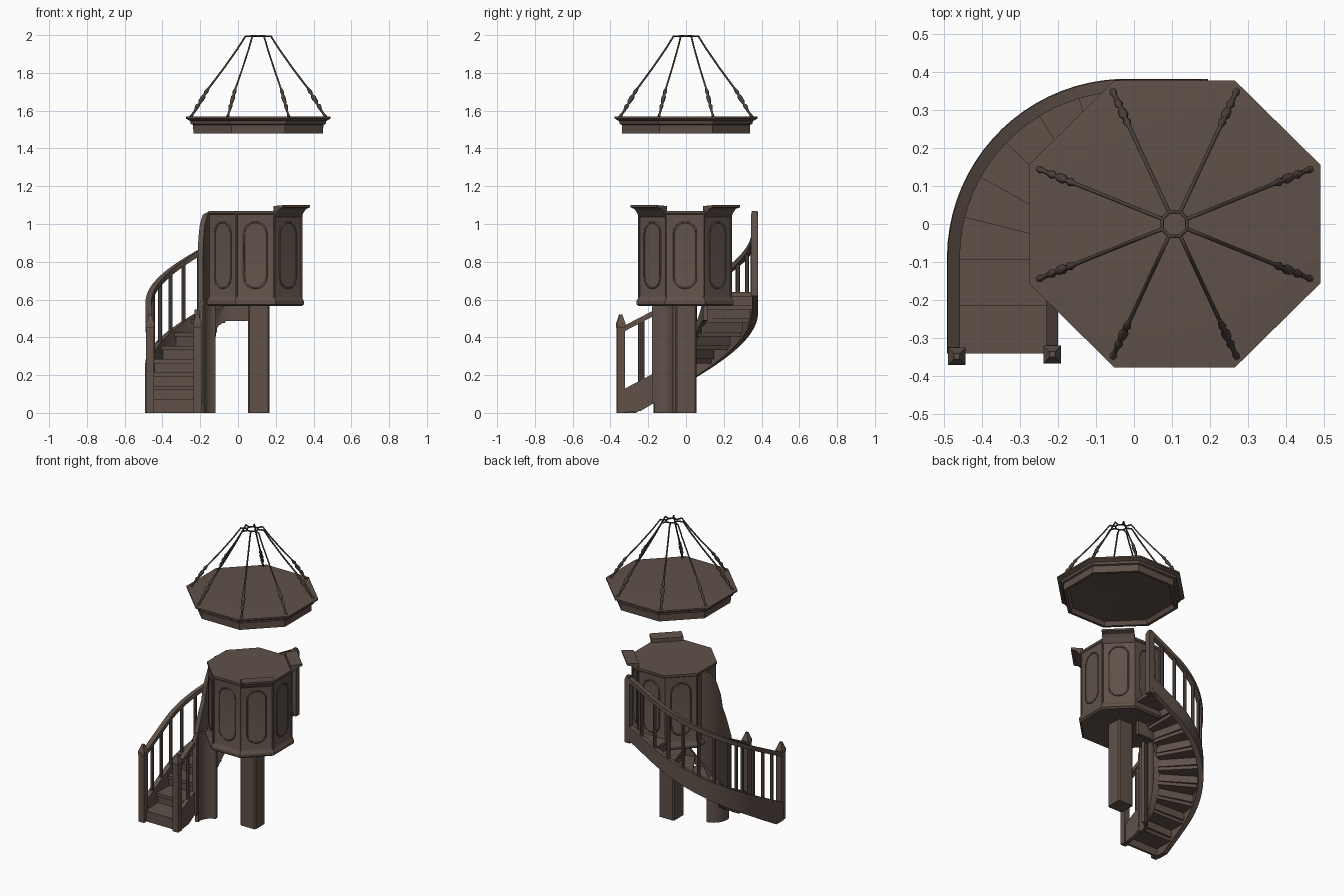
import bpy, bmesh, math
from mathutils import Vector

if "Cube" in bpy.data.objects:
    bpy.data.objects.remove(bpy.data.objects["Cube"])

def material(name, rgb):
    m = bpy.data.materials.new(name)
    m.diffuse_color = (*rgb, 1)
    m.use_nodes = True
    m.node_tree.nodes["Principled BSDF"].inputs["Base Color"].default_value = m.diffuse_color
    return m

WOOD = material("dark_brown_wood", (0.115, 0.082, 0.066))
IRON = material("dark_iron", (0.07, 0.052, 0.042))

def finish(name, bm, mat=WOOD):
    bmesh.ops.remove_doubles(bm, verts=bm.verts, dist=1e-5)
    bmesh.ops.recalc_face_normals(bm, faces=bm.faces)
    me = bpy.data.meshes.new(name)
    bm.to_mesh(me)
    bm.free()
    me.materials.append(mat)
    ob = bpy.data.objects.new(name, me)
    bpy.context.collection.objects.link(ob)
    return ob

def loft(name, rings):
    bm = bmesh.new()
    rows = [[bm.verts.new(p) for p in r] for r in rings]
    for a, b in zip(rows, rows[1:]):
        for i in range(len(a)):
            j = (i + 1) % len(a)
            bm.faces.new((a[i], a[j], b[j], b[i]))
    bm.faces.new(rows[0])
    bm.faces.new(rows[-1])
    return finish(name, bm)

def octagon(name, cx, cy, profile, sy=1.0):
    # profile of (apothem, z); flats face the axes
    k = 1 / math.cos(math.pi / 8)
    return loft(name, [[(cx + a * k * math.cos(math.radians(22.5 + 45 * i)),
                         cy + sy * a * k * math.sin(math.radians(22.5 + 45 * i)), z)
                        for i in range(8)] for a, z in profile])

def prism(name, x, y, sections, sides, rot=0.0, sx=1, sy=1):
    return loft(name, [[(x + sx * r * math.cos(rot + 2 * math.pi * i / sides),
                         y + sy * r * math.sin(rot + 2 * math.pi * i / sides), z)
                        for i in range(sides)] for r, z in sections])

def box_post(name, x, y, hx, hy, z0, z1, c=0.008):
    # square post with chamfered corners
    ring = [(hx, hy - c), (hx - c, hy), (c - hx, hy), (-hx, hy - c),
            (-hx, c - hy), (c - hx, -hy), (hx - c, -hy), (hx, c - hy)]
    return loft(name, [[(x + a, y + b, z) for a, b in ring] for z in (z0, z1)])

def tube(name, pts, depth, mat, radii=None, cyclic=False):
    cu = bpy.data.curves.new(name, 'CURVE')
    cu.dimensions = '3D'
    cu.bevel_depth = depth
    cu.bevel_resolution = 1
    cu.use_fill_caps = True
    sp = cu.splines.new('POLY')
    sp.points.add(len(pts) - 1)
    for i, p in enumerate(pts):
        sp.points[i].co = (*p, 1)
        sp.points[i].radius = radii[i] if radii else 1
    sp.use_cyclic_u = cyclic
    cu.materials.append(mat)
    ob = bpy.data.objects.new(name, cu)
    bpy.context.collection.objects.link(ob)

# ---- stair path: straight run, quarter turn, short straight landing
SX, SY, STRAIGHT, TURN, END = -0.02, -0.09, 0.25, 0.98, 1.175

def P(s, r):
    if s < STRAIGHT:
        return SX - r, SY - STRAIGHT + s
    if s > TURN:
        return SX + s - TURN, SY + r
    a = math.pi - (s - STRAIGHT) / (TURN - STRAIGHT) * math.pi / 2
    return SX + r * math.cos(a), SY + r * math.sin(a)

def sweep(name, r0, r1, s0, s1, lo, hi, n=32):
    rings = []
    for i in range(n + 1):
        s = s0 + (s1 - s0) * i / n
        a, b = P(s, r0), P(s, r1)
        rings.append([(*a, lo(s)), (*b, lo(s)), (*b, hi(s)), (*a, hi(s))])
    return loft(name, rings)

def interp(table):
    def f(s):
        for (a, u), (b, v) in zip(table, table[1:]):
            if s <= b:
                return u + (v - u) * (s - a) / (b - a)
        return table[-1][1]
    return f

low = lambda s: max(0.0, -0.045 + 0.59 * s)
high = lambda s: 0.12 + 0.53 * s
rail = lambda s: 0.455 + 0.52 * s
inner_low = interp([(0, 0), (0.1, 0.01), (0.25, 0.1), (0.6, 0.36), (0.67, 0.41), (0.75, 0.46), (0.86, 0.485), (1.2, 0.49)])
OUT, INN = 0.452, 0.195

sweep("outer_stringer", OUT - 0.013, OUT + 0.02, 0, END, low, high)
sweep("inner_stringer", INN - 0.015, INN + 0.01, 0, 1.06, inner_low, lambda s: min(high(s), 0.58))
sweep("outer_handrail", OUT - 0.014, OUT + 0.018, 0, END, lambda s: rail(s) - 0.03, rail)
sweep("inner_handrail", INN - 0.015, INN + 0.015, 0, 0.18, lambda s: rail(s) - 0.03, rail, 4)
# solid inner parapet rising to the pulpit
sweep("inner_parapet", INN - 0.03, INN - 0.002, 0.16, 0.66, inner_low,
      interp([(0.16, 0.56), (0.22, 0.72), (0.3, 0.88), (0.4, 0.99), (0.5, 1.05), (0.66, 1.07)]))

# treads and risers
edges = [0, 0.14] + [0.26 + 0.12 * i for i in range(7)] + [END]
for i in range(9):
    z, a, b = 0.071 * (i + 1), edges[i], edges[i + 1]
    sweep(f"tread_{i}", INN, OUT, a - 0.015 if i else a, b,
          lambda s: z - 0.022, lambda s: z, 4)
    sweep(f"riser_{i}", INN, OUT, a, a + 0.015, lambda s: z - 0.071, lambda s: z - 0.01, 1)

# balusters
for i in range(1, 12):
    s = END * i / 12
    prism(f"baluster_{i}", *P(s, OUT), [(0.011, high(s) - 0.01), (0.011, rail(s) - 0.01)], 8)
prism("inner_baluster", *P(0.11, INN), [(0.011, 0.1), (0.011, 0.5)], 8)

# newel posts
q = math.pi / 4
for name, x, y in (("outer_newel", -0.466, -0.348), ("inner_newel", -0.215, -0.343)):
    prism(name, x, y, [(0.029, 0), (0.029, 0.45), (0.033, 0.455), (0.033, 0.475),
                       (0.026, 0.485), (0.010, 0.52)], 4, q)
prism("top_newel", *P(END, OUT), [(0.027, 0.62), (0.027, 1.045), (0.015, 1.07)], 4, q)

# ---- pulpit
CX, CY = 0.092, -0.005
box_post("main_post", 0.11, 0, 0.057, 0.055, 0, 0.58)
# curved shell post beside the stair
arc = [math.radians(172 - 12 * i) for i in range(-2, 7)]
shell = [(-0.105 + r * math.cos(a), -0.145 + r * math.sin(a)) for r, seq in ((0.1, arc), (0.078, arc[::-1])) for a in seq]
loft("side_post", [[(x, y, z) for x, y in shell] for z in (0, 0.6)])
octagon("pulpit_body", CX, CY, [(0.10, 0.585), (0.20, 0.575), (0.245, 0.565), (0.257, 0.575), (0.257, 0.592),
                                (0.247, 0.61), (0.243, 0.62), (0.243, 1.05), (0.248, 1.055),
                                (0.248, 1.07), (0.1, 1.07)])
for i in range(8):
    if i == 4:
        continue
    t = math.radians(45 * i)
    n, u = Vector((math.cos(t), math.sin(t), 0)), Vector((-math.sin(t), math.cos(t), 0))
    c = Vector((CX, CY, 0)) + n * 0.243
    # arched panel frame: half circle above and below
    pts = []
    for k in range(18):
        a = math.pi * (k if k < 9 else k - 1) / 8
        zc = 0.95 if k < 9 else 0.72
        pts.append(c + u * 0.06 * math.cos(a) + Vector((0, 0, zc + 0.06 * math.sin(a))))
    tube(f"panel_frame_{i}", pts, 0.005, WOOD, cyclic=True)
    # corner strip
    k = 0.243 / math.cos(math.pi / 8)
    x, y = CX + k * math.cos(t + math.pi / 8), CY + k * math.sin(t + math.pi / 8)
    prism(f"corner_strip_{i}", x, y, [(0.006, 0.6), (0.006, 1.06)], 6)
    # book rests on the two right-hand diagonals
    if i in (1, 7):
        prof = [(0.235, 1.03), (0.248, 1.04), (0.26, 1.06), (0.28, 1.08), (0.31, 1.088), (0.31, 1.1), (0.235, 1.095)]
        o = Vector((CX, CY, 0))
        loft(f"book_rest_{i}", [[o + n * d + u * w + Vector((0, 0, z)) for d, z in prof]
                                for w in (-0.1, 0.1)])

# ---- canopy
KX, KY = 0.107, 0.0
octagon("canopy", KX, KY, [(0.004, 1.515), (0.31, 1.505), (0.325, 1.48), (0.343, 1.48), (0.345, 1.525),
                           (0.357, 1.53), (0.36, 1.545), (0.383, 1.558), (0.383, 1.568),
                           (0.365, 1.57), (0.004, 1.555)], 0.985)

# ---- hanging rods with leafy swellings, and the top ring
path = [(0.035, 1.995), (0.072, 1.995), (0.12, 1.925), (0.20, 1.82), (0.282, 1.72), (0.297, 1.70), (0.307, 1.685),
        (0.315, 1.67), (0.33, 1.65), (0.337, 1.635), (0.347, 1.625), (0.36, 1.60), (0.372, 1.585), (0.385, 1.566)]
rad = [1, 1, 1, 1, 1.1, 2.3, 1.2, 2.6, 2.2, 1.2, 2.4, 1.3, 1.2, 2.0]
for i, deg in enumerate((22, 65, 115, 158, 202, 245, 295, 338)):
    a = math.radians(deg)
    tube(f"hanging_rod_{i}", [(KX + r * math.cos(a), KY + r * math.sin(a), z) for r, z in path],
         0.005, IRON, rad)
tube("top_ring", [(KX + 0.035 * math.cos(math.radians(22.5 + 45 * i)),
                   KY + 0.035 * math.sin(math.radians(22.5 + 45 * i)), 1.995) for i in range(8)],
     0.005, IRON, cyclic=True)

# smooth the curved parts, keep hard edges
for ob in bpy.data.objects:
    ob.select_set(ob.type == 'MESH')
    if ob.type == 'MESH':
        bpy.context.view_layer.objects.active = ob
bpy.ops.object.shade_smooth_by_angle(angle=math.radians(25))
